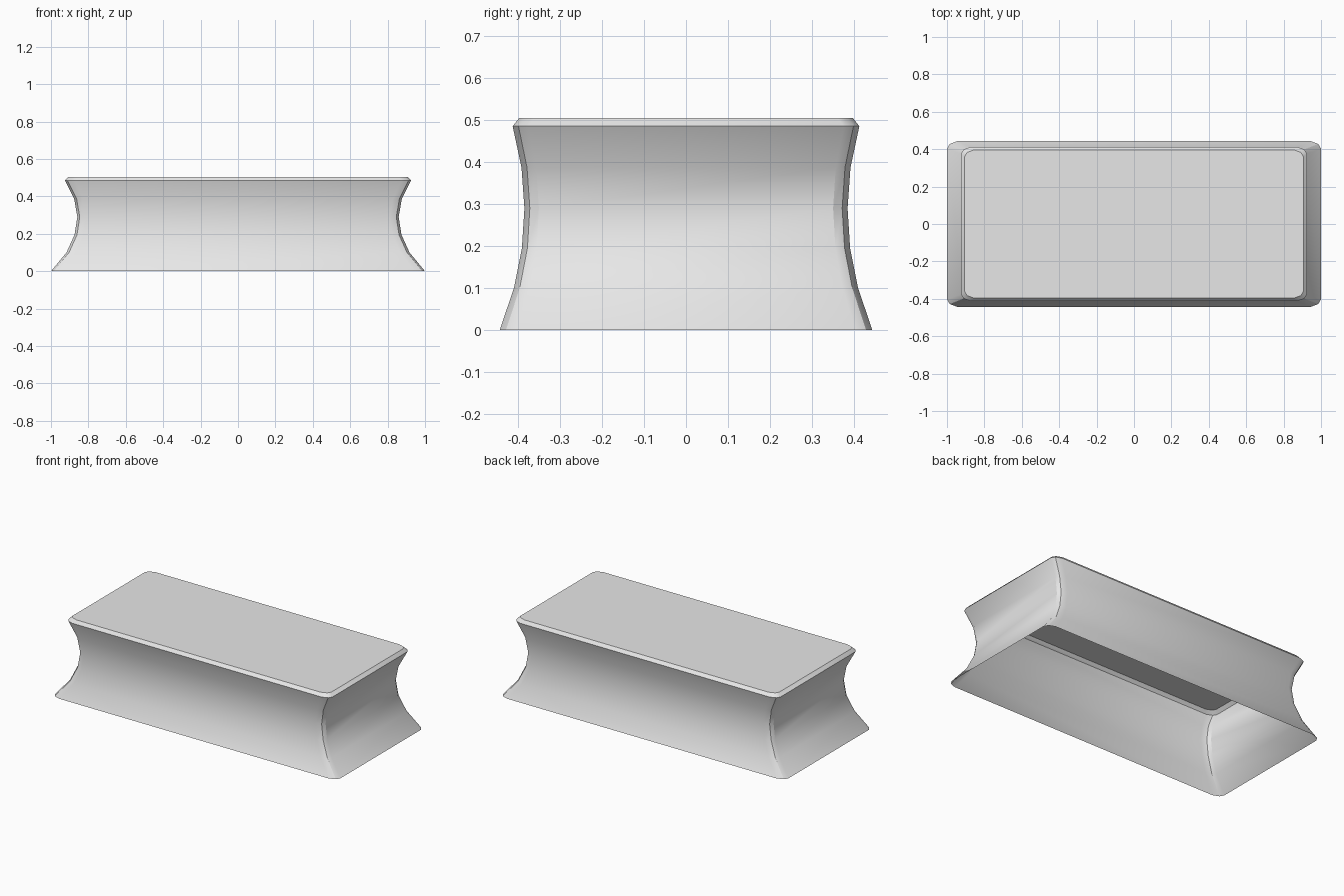
import bpy
import bmesh
import math

cube = bpy.data.objects.get("Cube")
if cube:
    bpy.data.objects.remove(cube, do_unlink=True)

# Plain grey material
grey = bpy.data.materials.new("light grey")
grey.use_nodes = True
colour = (0.8, 0.8, 0.8, 1.0)
grey.diffuse_color = colour
grey.node_tree.nodes["Principled BSDF"].inputs["Base Color"].default_value = colour

# Concave side profile: half width, half depth, height
PROFILE = [
    (1.0, 0.443, 0.0),
    (0.917, 0.409, 0.1),
    (0.874, 0.39, 0.195),
    (0.859, 0.384, 0.29),
    (0.876, 0.391, 0.387),
    (0.925, 0.412, 0.485),
    (0.906, 0.396, 0.505),
]


def outline(half_x, half_y):
    """Rectangle with two-segment eased corners, counter-clockwise."""
    long_cut = 0.055 * half_x
    short_cut = 0.04 * half_x
    mid = 0.015 * half_x
    corner = [(half_x, half_y - short_cut),
              (half_x - mid, half_y - mid),
              (half_x - long_cut, half_y)]
    points = []
    for sx, sy in ((1, 1), (-1, 1), (-1, -1), (1, -1)):
        part = [(sx * x, sy * y) for x, y in corner]
        points += part if sx * sy > 0 else part[::-1]
    return points


# Loft the rings into a shell that is capped on top and open underneath
bm = bmesh.new()
rings = [[bm.verts.new((x, y, z)) for x, y in outline(hx, hy)]
         for hx, hy, z in PROFILE]
for low, high in zip(rings, rings[1:]):
    n = len(low)
    for i in range(n):
        j = (i + 1) % n
        bm.faces.new((low[i], low[j], high[j], high[i]))
bm.faces.new(rings[-1])

mesh = bpy.data.meshes.new("block_shell")
bm.to_mesh(mesh)
bm.free()
mesh.materials.append(grey)

shell = bpy.data.objects.new("block_shell", mesh)
bpy.context.collection.objects.link(shell)

# Smooth curved sides, crisp corners and rim
bpy.ops.object.select_all(action="DESELECT")
shell.select_set(True)
bpy.context.view_layer.objects.active = shell
bpy.ops.object.shade_smooth_by_angle(angle=math.radians(30))
